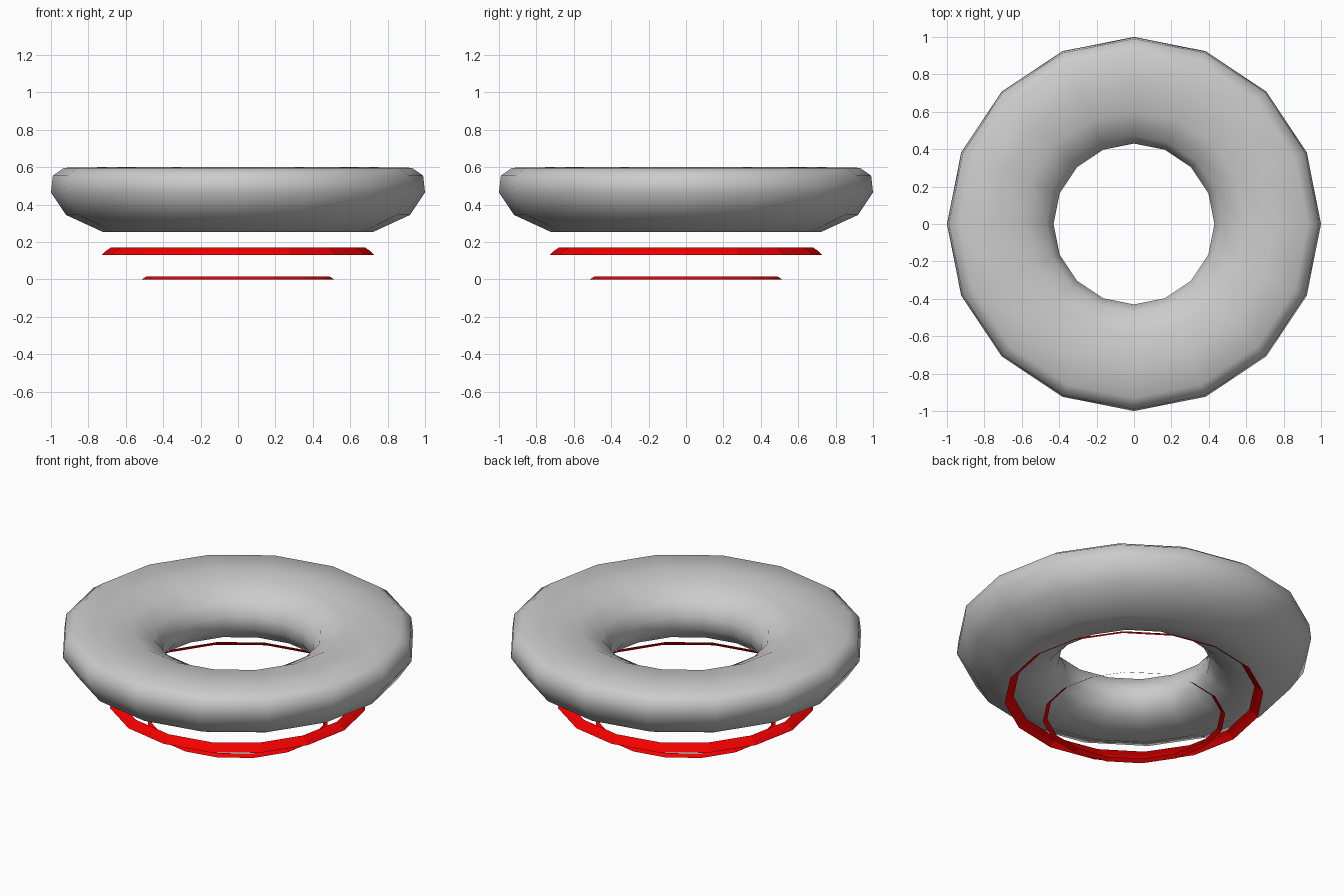
import bpy, bmesh
from math import cos, sin, pi

if "Cube" in bpy.data.objects:
    bpy.data.objects.remove(bpy.data.objects["Cube"])

SIDES = 16


def lathe(name, profile, closed, smooth):
    """Revolve an (r, z) profile around the z axis."""
    bm = bmesh.new()
    rows = [[bm.verts.new((r * cos(2 * pi * i / SIDES), r * sin(2 * pi * i / SIDES), z))
             for r, z in profile] for i in range(SIDES)]
    n = len(profile)
    for i in range(SIDES):
        a, b = rows[i], rows[(i + 1) % SIDES]
        for j in range(n if closed else n - 1):
            k = (j + 1) % n
            f = bm.faces.new((a[j], b[j], b[k], a[k]))
            f.smooth = smooth
    mesh = bpy.data.meshes.new(name)
    bm.to_mesh(mesh)
    bm.free()
    obj = bpy.data.objects.new(name, mesh)
    bpy.context.collection.objects.link(obj)
    return obj


red = bpy.data.materials.new("red")
red.diffuse_color = (0.9, 0.0, 0.0, 1)
red.use_nodes = True
red.node_tree.nodes["Principled BSDF"].inputs["Base Color"].default_value = red.diffuse_color

# Thick grey ring body, counter-clockwise cross-section
lathe("ring_body", [(0.72, 0.253), (0.92, 0.345), (1.0, 0.465), (0.99, 0.555),
                    (0.93, 0.597), (0.75, 0.6), (0.6, 0.585), (0.47, 0.52),
                    (0.43, 0.44), (0.43, 0.36), (0.5, 0.283), (0.6, 0.255)], True, True)

# Thin sloped red bands floating below the body
bands = {"upper_band": [(0.73, 0.13), (0.707, 0.152), (0.68, 0.17)],
         "lower_band": [(0.515, 0.0), (0.49, 0.016)]}
for name, profile in bands.items():
    lathe(name, profile, False, False).data.materials.append(red)
